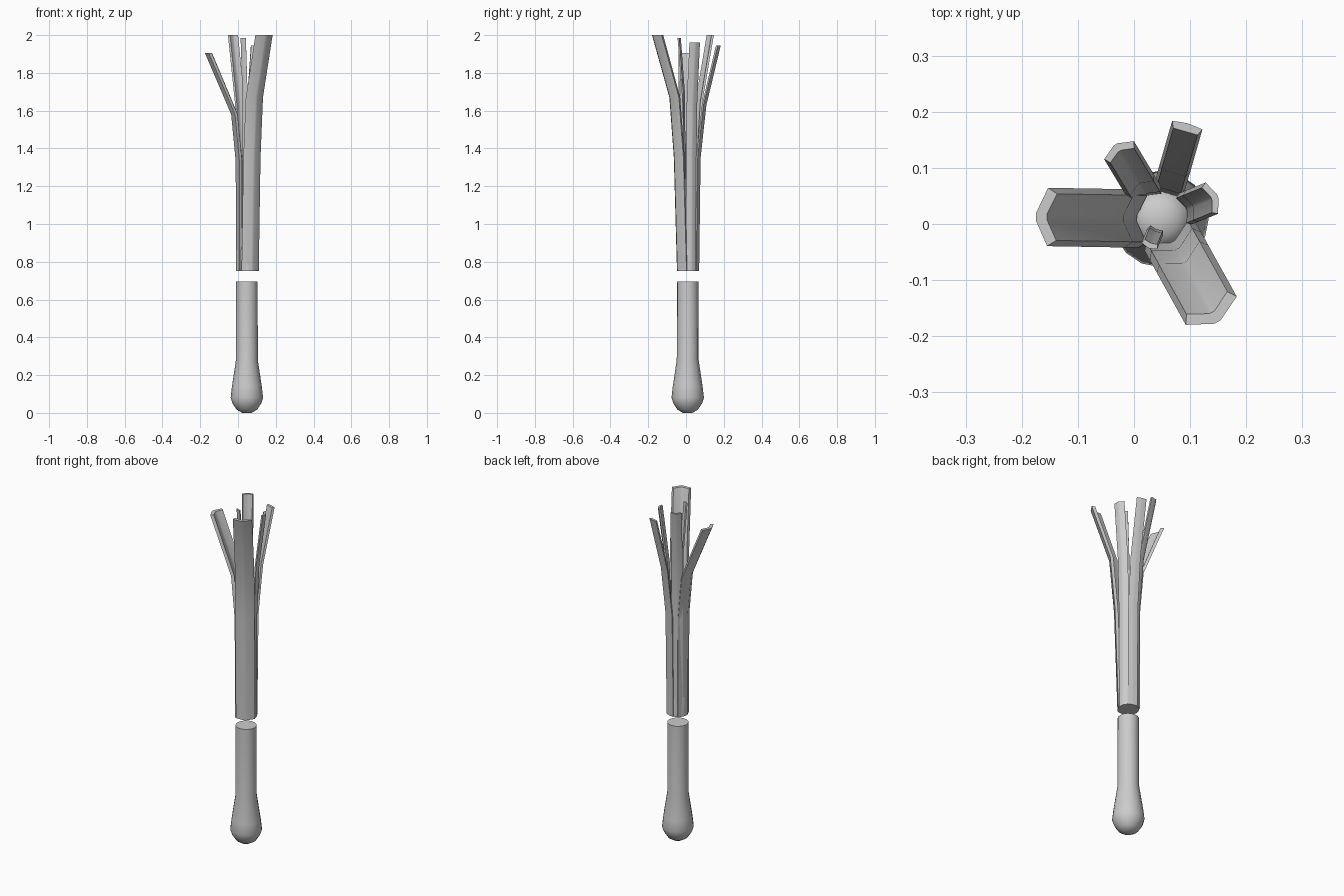
import bpy, math

if "Cube" in bpy.data.objects:
    bpy.data.objects.remove(bpy.data.objects["Cube"])

CX, CY = 0.047, 0.009   # stalk axis
BASE = 0.75             # underside of the upper piece


def make(name, verts, faces, angle):
    me = bpy.data.meshes.new(name)
    me.from_pydata(verts, [], faces)
    ob = bpy.data.objects.new(name, me)
    bpy.context.collection.objects.link(ob)
    bpy.ops.object.select_all(action='DESELECT')
    ob.select_set(True)
    bpy.context.view_layer.objects.active = ob
    bpy.ops.object.mode_set(mode='EDIT')
    bpy.ops.mesh.select_all(action='SELECT')
    bpy.ops.mesh.normals_make_consistent(inside=False)
    bpy.ops.object.mode_set(mode='OBJECT')
    bpy.ops.object.shade_smooth_by_angle(angle=math.radians(angle))
    return ob


def loft(name, rings, angle):
    """Bridge equal rings of points and cap both ends."""
    n = len(rings[0])
    verts = [p for r in rings for p in r]
    faces = [(k * n + i, k * n + (i + 1) % n, (k + 1) * n + (i + 1) % n, (k + 1) * n + i)
             for k in range(len(rings) - 1) for i in range(n)]
    faces += [tuple(range(n))[::-1], tuple(range(len(verts) - n, len(verts)))]
    return make(name, verts, faces, angle)


def lathe(name, profile, sides=16):
    return loft(name, [[(CX + r * math.cos(math.tau * i / sides),
                         CY + r * math.sin(math.tau * i / sides), z)
                        for i in range(sides)] for r, z in profile], 45)


def leaf(name, heading, path, half_width, depth, thick):
    """Channel-shaped leaf; path gives (outer radius, height)."""
    a = math.radians(heading)
    c, s = math.cos(a), math.sin(a)
    w = half_width
    rings = []
    for k, (r, z) in enumerate(path):
        t = thick * (1 if k == len(path) - 1 else 0.85)
        section = [(r - depth, -w), (r, -w * 0.12), (r, w * 0.12), (r - depth, w),
                   (r - depth - t * 0.8, w * 0.8), (r - t, w * 0.1),
                   (r - t, -w * 0.1), (r - depth - t * 0.8, -w * 0.8)]
        rings.append([(CX + u * c - v * s, CY + u * s + v * c, z) for u, v in section])
    return loft(name, rings, 40)


# Bulb with the lower stalk, cut flat on top
lathe("bulb_and_lower_stalk", [(0.025, 0.0), (0.055, 0.018), (0.076, 0.05), (0.086, 0.08),
                               (0.079, 0.14), (0.058, 0.28), (0.057, 0.695)])

# Short upper stalk with a rounded core where the leaves part
lathe("upper_stalk", [(0.057, BASE), (0.057, 0.86), (0.05, 0.885), (0.03, 0.9), (0.01, 0.905)])

# Fanned leaves: heading, path, half width, channel depth, thickness
leaves = {
    "left_leaf": (179, [(0.058, BASE), (0.059, 1.33), (0.083, 1.58), (0.222, 1.905)], 0.052, 0.021, 0.02),
    "front_leaf": (-61, [(0.059, BASE), (0.078, 1.35), (0.105, 1.67), (0.21, 2.0)], 0.052, 0.023, 0.02),
    "back_leaf": (74, [(0.058, BASE), (0.066, 1.35), (0.098, 1.63), (0.177, 1.945)], 0.028, 0.003, 0.015),
    "back_left_leaf": (121, [(0.058, BASE), (0.063, 1.35), (0.085, 1.65), (0.155, 2.0)], 0.031, 0.012, 0.014),
    "right_leaf": (22, [(0.058, BASE), (0.06, 1.35), (0.072, 1.65), (0.11, 1.96)], 0.03, 0.011, 0.012),
    "inner_leaf": (-112, [(0.03, 0.85), (0.028, 1.35), (0.032, 1.7), (0.056, 1.985)], 0.015, 0.004, 0.01),
}
for name, args in leaves.items():
    leaf(name, *args)
